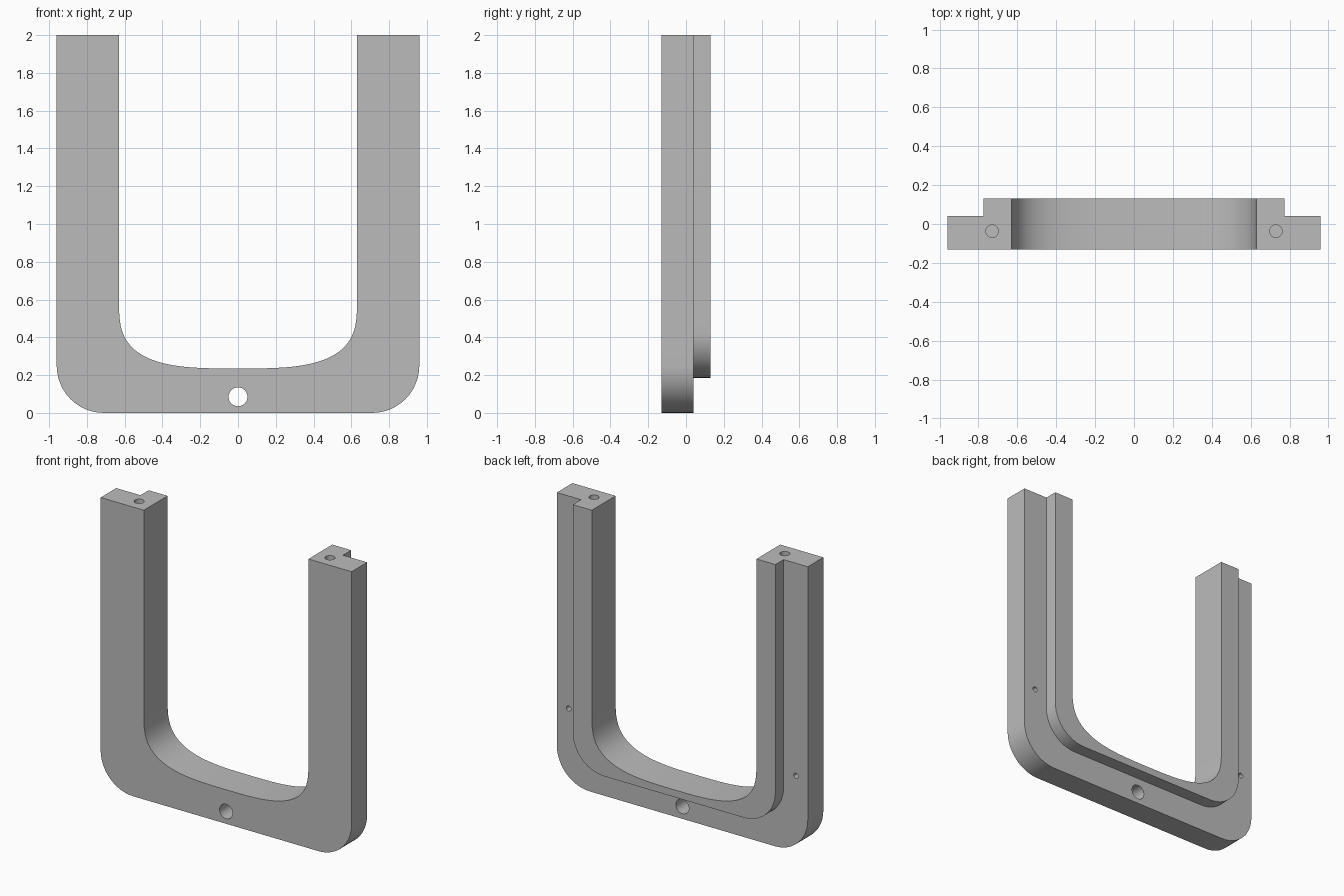
import bpy
import bmesh
from math import sin, cos, pi
from mathutils import Matrix, Vector

cube = bpy.data.objects.get("Cube")
if cube:
    bpy.data.objects.remove(cube, do_unlink=True)

FRONT, STEP, BACK, TOP = -0.13, 0.04, 0.13, 2.0

grey = bpy.data.materials.new("plain grey")
grey.use_nodes = True
colour = (0.5, 0.5, 0.5, 1)
grey.diffuse_color = colour
grey.node_tree.nodes["Principled BSDF"].inputs["Base Color"].default_value = colour


def add_object(name, bm):
    bmesh.ops.recalc_face_normals(bm, faces=bm.faces)
    mesh = bpy.data.meshes.new(name)
    bm.to_mesh(mesh)
    bm.free()
    mesh.materials.append(grey)
    obj = bpy.data.objects.new(name, mesh)
    bpy.context.collection.objects.link(obj)
    return obj


def prism(name, half, y0, y1):
    """Extrude a mirrored outline, given as its right half from bottom to top."""
    outline = half + [(-x, z) for x, z in reversed(half) if x > 1e-6]
    bm = bmesh.new()
    face = bm.faces.new([bm.verts.new((x, y0, z)) for x, z in outline])
    grown = bmesh.ops.extrude_face_region(bm, geom=[face])["geom"]
    bmesh.ops.translate(bm, vec=(0, y1 - y0, 0),
                        verts=[v for v in grown if isinstance(v, bmesh.types.BMVert)])
    return add_object(name, bm)


def rounded_half(width, bottom, radius, steps=12):
    """Half outline of a slab with round lower corners."""
    arc = [(width - radius + radius * sin(a), bottom + radius - radius * cos(a))
           for a in (pi / 2 * i / steps for i in range(steps + 1))]
    return arc + [(width, TOP)]


def cavity_half(width, bottom, spring, power, steps=28):
    """Half outline of the opening: a squarish bowl with straight walls above."""
    bowl = []
    for i in range(steps + 1):
        a = pi / 2 * i / steps
        bowl.append((width * sin(a) ** (2 / power),
                     spring - (spring - bottom) * max(cos(a), 0) ** (2 / power)))
    bowl[-1] = (width, spring)
    return bowl + [(width, TOP + 0.2)]


def drill(name, centre, radius, length, axis):
    bm = bmesh.new()
    turn = Vector((0, 0, 1)).rotation_difference(Vector(axis)).to_matrix().to_4x4()
    bmesh.ops.create_cone(bm, cap_ends=True, segments=32, radius1=radius, radius2=radius,
                          depth=length, matrix=Matrix.Translation(centre) @ turn)
    return add_object(name, bm)


def combine(target, tool, operation):
    mod = target.modifiers.new(operation.lower(), 'BOOLEAN')
    mod.object, mod.operation, mod.solver = tool, operation, 'EXACT'
    bpy.context.view_layer.objects.active = target
    bpy.ops.object.modifier_apply(modifier=mod.name)
    bpy.data.objects.remove(tool, do_unlink=True)


# Wide front slab with a narrower raised lip behind it
frame = prism("u_frame", rounded_half(0.96, 0, 0.25), FRONT, STEP)
lip = prism("back_lip", rounded_half(0.775, 0.185, 0.24), FRONT + 0.06, BACK)
combine(frame, lip, 'UNION')

# Opening between the legs
opening = prism("opening_cutter", cavity_half(0.63, 0.235, 0.6, 3.2), FRONT - 0.1, BACK + 0.1)
combine(frame, opening, 'DIFFERENCE')

# Through hole in the base, then blind holes in leg tops and rear ledges
combine(frame, drill("base_hole", (0, 0, 0.085), 0.05, 0.6, (0, 1, 0)), 'DIFFERENCE')
for side in (-1, 1):
    combine(frame, drill("top_hole", (side * 0.73, -0.037, TOP), 0.032, 0.4, (0, 0, 1)), 'DIFFERENCE')
    combine(frame, drill("ledge_hole", (side * 0.87, STEP, 0.53), 0.018, 0.2, (0, 1, 0)), 'DIFFERENCE')

# Smooth curves, crisp edges
bpy.ops.object.select_all(action='DESELECT')
frame.select_set(True)
bpy.context.view_layer.objects.active = frame
bpy.ops.object.shade_smooth_by_angle(angle=pi / 6)
